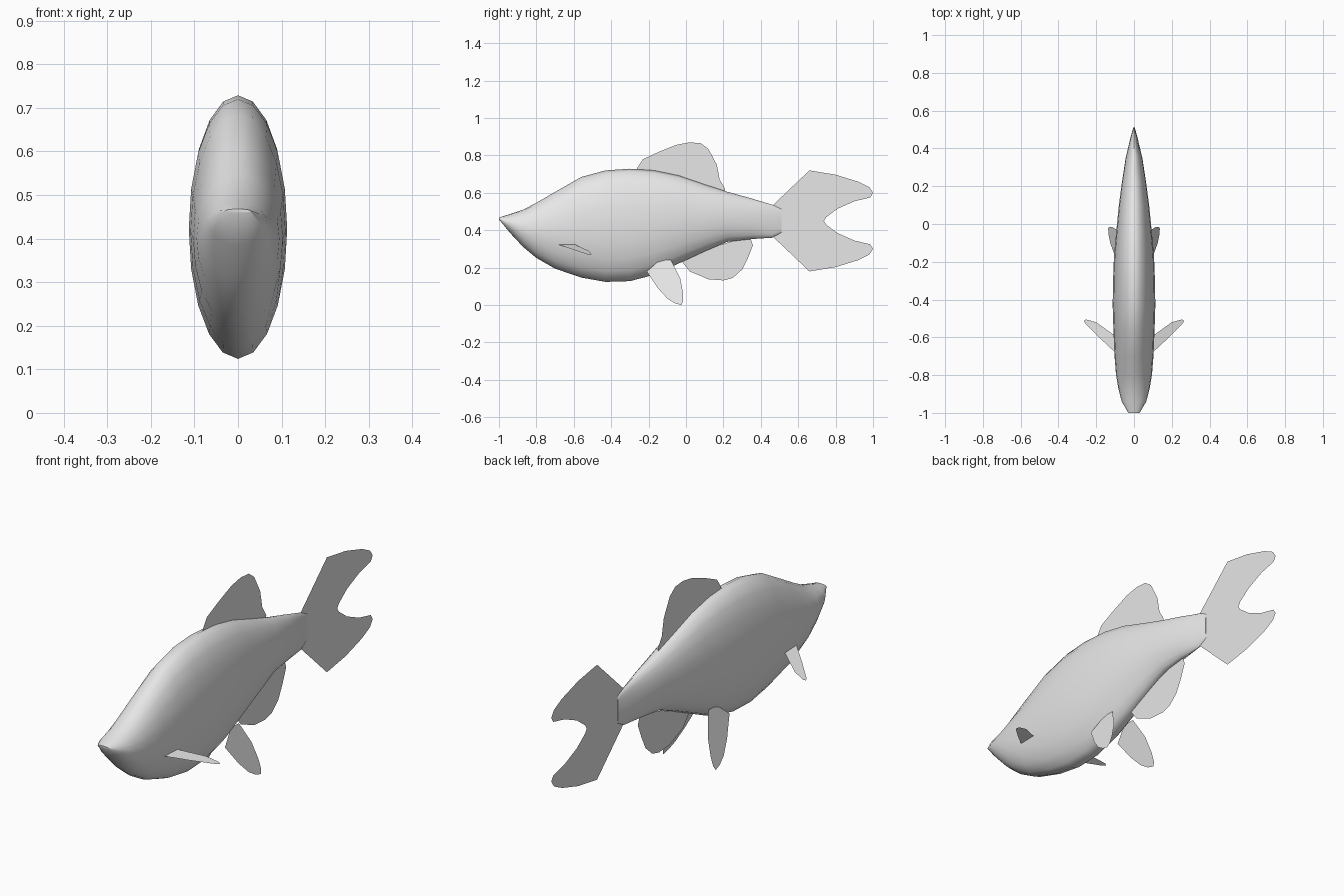
import bpy
import bmesh
import math

old = bpy.data.objects.get("Cube")
if old:
    bpy.data.objects.remove(old, do_unlink=True)

grey = bpy.data.materials.new("plain grey")
grey.use_nodes = True
colour = (0.8, 0.8, 0.8, 1)
grey.diffuse_color = colour
grey.node_tree.nodes["Principled BSDF"].inputs["Base Color"].default_value = colour


def finish(bm, name):
    """Turn a bmesh into a named grey object in the scene."""
    mesh = bpy.data.meshes.new(name)
    bm.to_mesh(mesh)
    bm.free()
    mesh.materials.append(grey)
    obj = bpy.data.objects.new(name, mesh)
    bpy.context.scene.collection.objects.link(obj)
    return obj


def fin(name, outline, place):
    """Make a paper-thin fin; place maps each outline pair to a 3D point."""
    bm = bmesh.new()
    bm.faces.new([bm.verts.new(place(a, b)) for a, b in outline])
    return finish(bm, name)


# Body: elliptical rings lofted along the length (y, top, bottom, half width)
rings = [
    (-1, .468, .458, .03), (-.94, .487, .385, .065), (-.87, .51, .31, .083),
    (-.8, .547, .252, .095), (-.7, .605, .195, .103), (-.56, .685, .147, .109),
    (-.43, .72, .124, .113), (-.3, .729, .128, .111), (-.17, .72, .162, .106),
    (-.04, .693, .222, .094), (.1, .645, .287, .08), (.22, .606, .338, .064),
    (.35, .57, .353, .044), (.46, .537, .36, .018), (.51, .512, .388, .004),
]
SIDES = 20
bm = bmesh.new()
loops = []
for y, top, bottom, half in rings:
    mid, tall = (top + bottom) / 2, (top - bottom) / 2
    angles = [math.tau * i / SIDES for i in range(SIDES)]
    loops.append([bm.verts.new((half * math.sin(a), y, mid + tall * math.cos(a)))
                  for a in angles])
for first, second in zip(loops, loops[1:]):
    for i in range(SIDES):
        j = (i + 1) % SIDES
        bm.faces.new((first[i], first[j], second[j], second[i]))
bm.faces.new(loops[0])
bm.faces.new(loops[-1])
bmesh.ops.recalc_face_normals(bm, faces=bm.faces)
body = finish(bm, "body")
bpy.context.view_layer.objects.active = body
body.select_set(True)
bpy.ops.object.shade_smooth_by_angle(angle=math.radians(50))
body.select_set(False)


def upright(y, z):
    return (0, y, z)


# Dorsal fin
fin("dorsal_fin", [
    (-.27, .7), (-.26, .735), (-.23, .78), (-.15, .817), (-.05, .857), (.02, .87),
    (.08, .865), (.12, .835), (.165, .75), (.18, .67), (.21, .62), (.2, .58),
], upright)

# Anal fin
fin("anal_fin", [
    (-.02, .26), (-.02, .23), (.02, .18), (.12, .138), (.2, .132), (.25, .145),
    (.3, .19), (.33, .25), (.358, .32), (.34, .37),
], upright)

# Forked tail fin: upper half mirrored about its centre line
upper = [(.46, .53), (.66, .72), (.8, .697), (.92, .66), (.98, .63), (1, .6),
         (.985, .575), (.9, .555), (.81, .515), (.75, .47)]
lower = [(y, .9 - z) for y, z in reversed(upper)]
fin("tail_fin", upper + [(.737, .45)] + lower, upright)

# Paired fins, splayed outward and down on each side
pelvic = [(-.21, .18), (-.19, .15), (-.15, .09), (-.1, .035), (-.06, .01), (-.025, 0),
          (-.015, .02), (-.015, .06), (-.03, .14), (-.08, .24), (-.14, .24)]
pectoral = [(.08, -.6), (.11, -.585), (.2, -.52), (.255, -.505), (.265, -.513),
            (.255, -.53), (.18, -.605), (.11, -.67), (.08, -.7)]
for side, sign in (("left", 1), ("right", -1)):
    fin(side + "_pelvic_fin", pelvic,
        lambda y, z: (sign * (.137 - z * .32), y, z))
    fin(side + "_pectoral_fin", pectoral,
        lambda x, y: (sign * x, y, .356 - x * .33))
